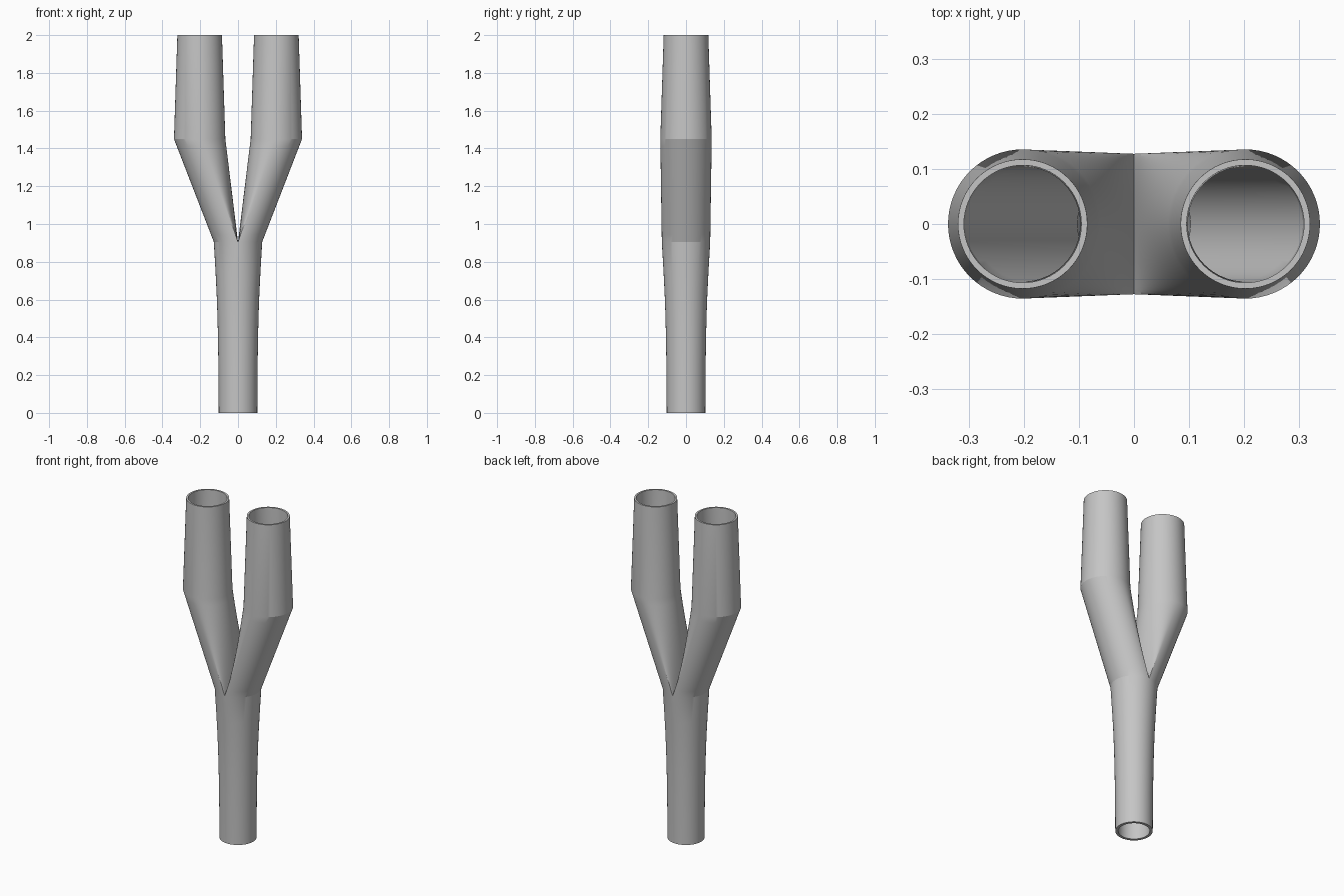
import bpy
import bmesh
import math

cube = bpy.data.objects.get("Cube")
if cube:
    bpy.data.objects.remove(cube, do_unlink=True)

SIDES = 64
STEPS = 14          # rings along each half-round to round transition
BRANCH_X = 0.203    # offset of each upper tube
BEND_Z = 1.45
TOP_Z = 2.0

grey = bpy.data.materials.new("plain grey")
grey.use_nodes = True
colour = (0.56, 0.56, 0.56, 1)
grey.diffuse_color = colour
grey.node_tree.nodes["Principled BSDF"].inputs["Base Color"].default_value = colour

bm = bmesh.new()
angles = [2 * math.pi * i / SIDES for i in range(SIDES)]


def circle(radius, z, x=0.0):
    return [(x + radius * math.cos(a), radius * math.sin(a), z) for a in angles]


def half_round(radius, z):
    return [(max(radius * math.cos(a), 0.0), radius * math.sin(a), z) for a in angles]


def blend(start, end, t):
    return [tuple(p + (q - p) * t for p, q in zip(a, b)) for a, b in zip(start, end)]


def skin(rings, side=1):
    """Join a row of rings into one tube, mirrored in x when side is -1."""
    rows = [[bm.verts.new((side * x, y, z)) for x, y, z in ring] for ring in rings]
    for low, high in zip(rows, rows[1:]):
        for i in range(SIDES):
            j = (i + 1) % SIDES
            bm.faces.new((low[i], low[j], high[j], high[i]))


# Stem: bore down to the open foot, then up the outside
bore = [(0.103, 0.87), (0.096, 0.65), (0.089, 0.4), (0.086, 0.0)]
outside = [(0.102, 0.0), (0.103, 0.2), (0.106, 0.4), (0.109, 0.52),
           (0.113, 0.63), (0.119, 0.75), (0.128, 0.905)]
skin([circle(r, z) for r, z in bore + outside])

# Branches: outside up to the rim, then back down the bore to the divider
outer_fork, inner_fork = half_round(0.128, 0.905), half_round(0.103, 0.87)
outer_bend = circle(0.136, BEND_Z, BRANCH_X)
inner_bend = circle(0.105, BEND_Z, BRANCH_X)
steps = [i / STEPS for i in range(STEPS + 1)]
branch = [blend(outer_fork, outer_bend, t) for t in steps]
branch += [circle(0.118, TOP_Z, BRANCH_X), circle(0.107, TOP_Z, BRANCH_X)]
branch += [blend(inner_bend, inner_fork, t) for t in steps]
for side in (1, -1):
    skin(branch, side)

bmesh.ops.remove_doubles(bm, verts=bm.verts[:], dist=0.0001)
bmesh.ops.recalc_face_normals(bm, faces=bm.faces[:])
mesh = bpy.data.meshes.new("forked_pipe")
bm.to_mesh(mesh)
bm.free()
mesh.materials.append(grey)

pipe = bpy.data.objects.new("forked_pipe", mesh)
bpy.context.collection.objects.link(pipe)
bpy.ops.object.select_all(action="DESELECT")
pipe.select_set(True)
bpy.context.view_layer.objects.active = pipe
bpy.ops.object.shade_smooth_by_angle(angle=math.radians(14))
